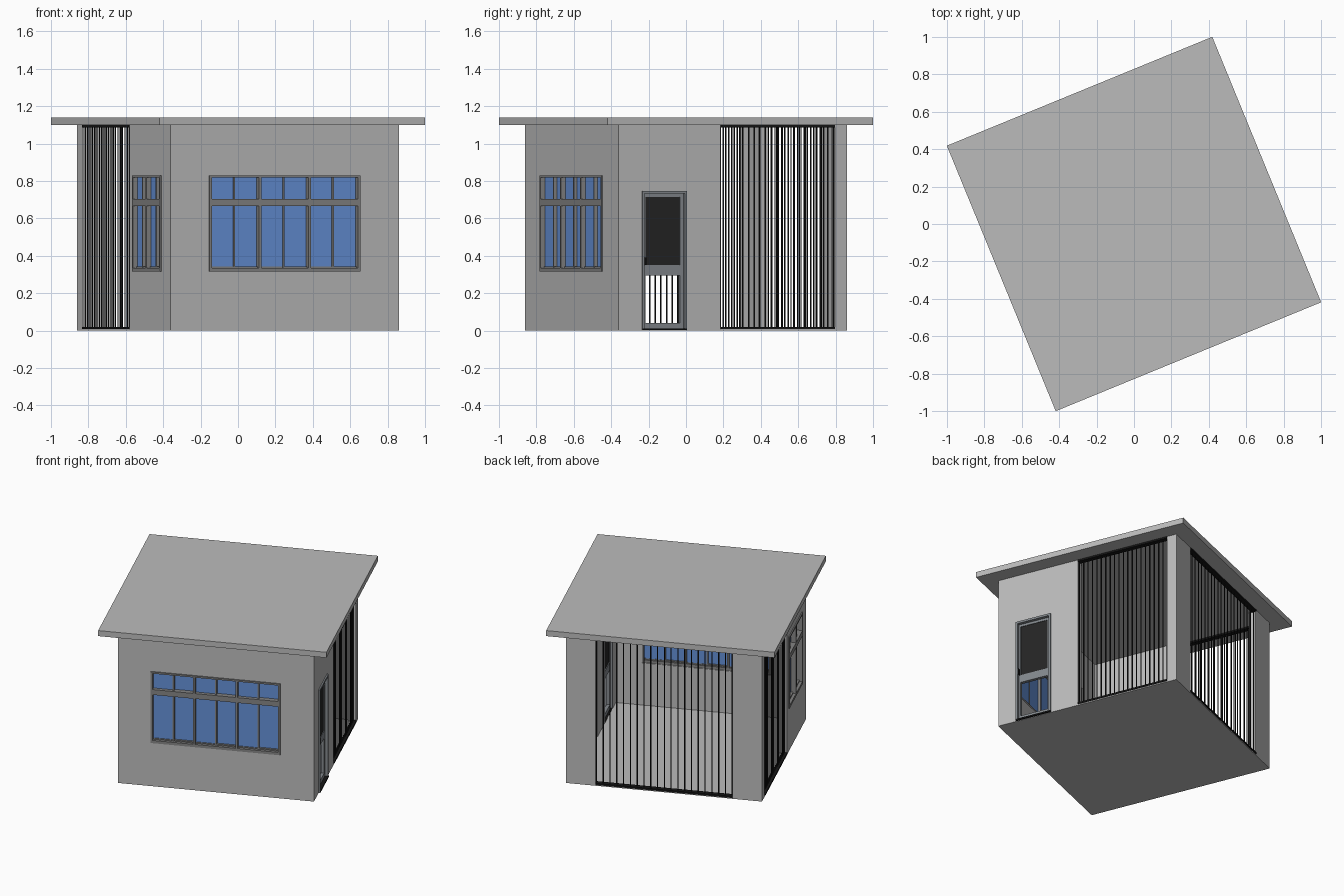
import bpy, bmesh, math
from mathutils import Matrix

if "Cube" in bpy.data.objects:
    bpy.data.objects.remove(bpy.data.objects["Cube"])

ROT = math.radians(22.3)   # whole building is turned on its plot
H = 0.659                  # half width of the building
T = 0.05                   # wall thickness
TOP = 1.1                  # wall height
FRONT, RIGHT, BACK, LEFT = 0, 90, 180, -90


def material(name, rgb):
    m = bpy.data.materials.new(name)
    m.diffuse_color = (*rgb, 1)
    m.use_nodes = True
    m.node_tree.nodes["Principled BSDF"].inputs["Base Color"].default_value = m.diffuse_color
    return m


wall_grey = material("wall_grey", (0.50, 0.50, 0.50))
frame_grey = material("frame_grey", (0.23, 0.23, 0.23))
door_grey = material("door_grey", (0.23, 0.25, 0.27))
glass_blue = material("glass_blue", (0.13, 0.28, 0.68))
bar_black = material("bar_black", (0.008, 0.008, 0.008))
panel_black = material("panel_black", (0.018, 0.018, 0.018))


def build(name, boxes, mat, side=FRONT):
    """One object from boxes (u0,u1, w0,w1, z0,z1): u along the wall,
    w outward from the wall face, z up."""
    bm = bmesh.new()
    for u0, u1, w0, w1, z0, z1 in boxes:
        m = Matrix.Translation(((u0 + u1) / 2, -H - (w0 + w1) / 2, (z0 + z1) / 2))
        m = m @ Matrix.Diagonal((u1 - u0, w1 - w0, z1 - z0, 1))
        bmesh.ops.create_cube(bm, size=1, matrix=m)
    bm.transform(Matrix.Rotation(ROT + math.radians(side), 4, 'Z'))
    me = bpy.data.meshes.new(name)
    bm.to_mesh(me)
    bm.free()
    me.materials.append(mat)
    ob = bpy.data.objects.new(name, me)
    bpy.context.collection.objects.link(ob)
    return ob


# walls and floor: a hollow box with openings cut through
walls = build("walls_and_floor", [(-H, H, -2 * H, 0, 0, TOP)], wall_grey)


def cut(name, box, side=FRONT):
    c = build(name, [box], wall_grey, side)
    c.hide_render = True
    c.hide_viewport = True
    mod = walls.modifiers.new(name, 'BOOLEAN')
    mod.operation, mod.solver, mod.object = 'DIFFERENCE', 'EXACT', c


cut("room_cutter", (-H + T, H - T, -2 * H + T, -T, 0.01, 1.3))

# roof slab with overhang
O = 0.767
build("roof", [(-O, O, -H - O, O - H, TOP, 1.14)], wall_grey)


# windows: groups of two sliding panes with a row of top lights
def window(name, side, u0, u1, groups):
    z0, z1, tz0, tz1 = 0.315, 0.83, 0.665, 0.703
    cut(name + "_cutter", (u0, u1, -0.1, 0.05, z0, z1), side)
    f, out, inn = 0.014, 0.008, -0.045
    frame = [(u0, u1, inn, out, z0, z0 + 0.02), (u0, u1, inn, out, z1 - 0.012, z1),
             (u0, u1, inn, out, tz0, tz1)]
    glass = []
    pitch = (u1 - u0 - f) / groups
    for i in range(groups + 1):
        a = u0 + i * pitch
        frame.append((a, a + f, inn, out, z0, z1))
        if i == groups:
            break
        mid = a + f / 2 + pitch / 2
        for b, c, w in ((a + f, mid, -0.018), (mid, a + pitch, -0.028)):
            glass.append((b, c, w - 0.006, w, z0 + 0.02, tz0))
            glass.append((b, c, w - 0.006, w, tz1, z1 - 0.012))
        # meeting stile and thin sash rail
        frame.append((mid - 0.005, mid + 0.005, -0.036, -0.01, z0, z1))
        frame.append((a + f, a + pitch, -0.036, -0.012, z0 + 0.02, z0 + 0.028))
    build(name + "_frame", frame, frame_grey, side)
    build(name + "_glass", glass, glass_blue, side)


window("front_window", FRONT, -0.437, 0.433, 3)
window("left_window", LEFT, 0.132, 0.53, 2)


# barred openings, full wall height
def bars(name, side, u0, u1, count=21):
    cut(name + "_cutter", (u0, u1, -0.1, 0.05, 0.01, 1.3), side)
    parts = [(u0, u1, -0.03, 0.005, 0.008, 0.02), (u0, u1, -0.03, 0.005, 1.086, 1.098)]
    for i in range(count):
        c = u0 + 0.0035 + (u1 - u0 - 0.007) * i / (count - 1)
        parts.append((c - 0.0035, c + 0.0035, -0.016, -0.012, 0.015, 1.09))
    build(name, parts, bar_black, side)


bars("right_bars", RIGHT, -0.07, 0.59)
bars("left_bars", LEFT, -0.58, 0.08)
bars("back_bars", BACK, -0.46, 0.46)

# door: frame, leaf with solid upper panel and open lower part
d0, d1 = -0.525, -0.268
cut("door_cutter", (d0, d1, -0.1, 0.05, 0.01, 0.74), RIGHT)
build("door_frame", [(d0, d0 + 0.012, -0.05, 0.01, 0.003, 0.747),
                     (d1 - 0.012, d1, -0.05, 0.01, 0.003, 0.747),
                     (d0, d1, -0.05, 0.01, 0.732, 0.747)], door_grey, RIGHT)
l0, l1, w0, w1 = d0 + 0.012, d1 - 0.012, -0.035, -0.012
build("door_leaf", [(l0, l0 + 0.013, w0, w1, 0.012, 0.732),
                    (l1 - 0.02, l1, w0, w1, 0.012, 0.732),
                    (l0, l1, w0, w1, 0.012, 0.042),
                    (l0, l1, w0, w1, 0.295, 0.35),
                    (l0, l1, w0, w1, 0.715, 0.732)], door_grey, RIGHT)
build("door_panel", [(l0 + 0.013, l1 - 0.02, w0 + 0.006, w1 - 0.004, 0.35, 0.715)],
      panel_black, RIGHT)
build("door_handle", [(l0 + 0.002, l0 + 0.010, w1, 0.012, 0.35, 0.39)], bar_black, RIGHT)
build("door_sill", [(d0, d1, -0.05, 0.012, 0.002, 0.012)], bar_black, RIGHT)
